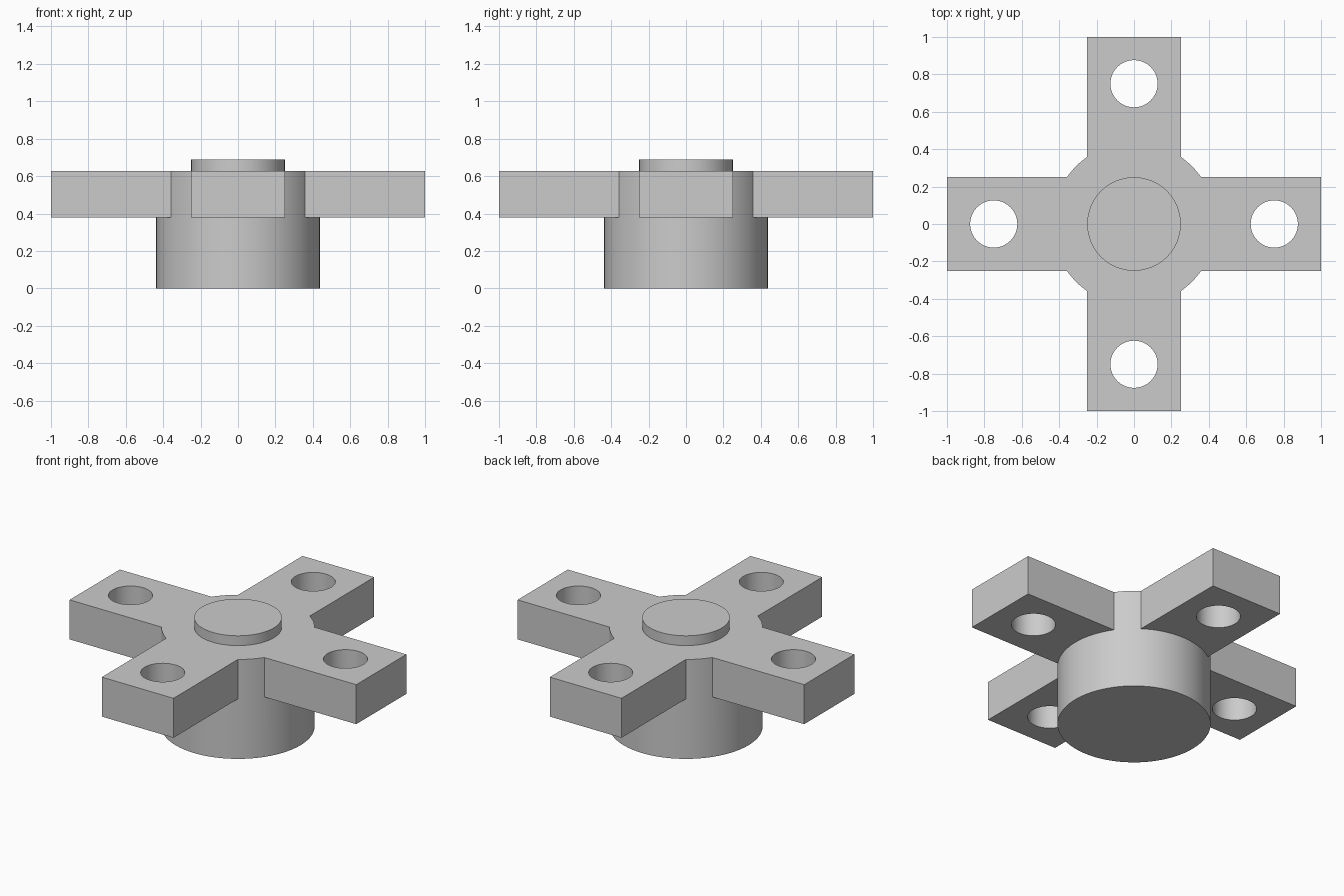
import bpy
from math import radians

if "Cube" in bpy.data.objects:
    bpy.data.objects.remove(bpy.data.objects["Cube"])

ARM_LOW, ARM_TOP, CAP_TOP = 0.378, 0.627, 0.689


def cylinder(name, radius, z0, z1, x=0, y=0, sides=96):
    bpy.ops.mesh.primitive_cylinder_add(vertices=sides, radius=radius, depth=z1 - z0,
                                        location=(x, y, (z0 + z1) / 2))
    bpy.context.object.name = name
    return bpy.context.object


def bar(name, sx, sy):
    bpy.ops.mesh.primitive_cube_add(size=1, location=(0, 0, (ARM_LOW + ARM_TOP) / 2))
    ob = bpy.context.object
    ob.name = name
    ob.scale = (sx, sy, ARM_TOP - ARM_LOW)
    bpy.ops.object.transform_apply(location=False, rotation=False, scale=True)
    return ob


def combine(target, other, operation):
    other.hide_render = True
    bpy.context.view_layer.objects.active = target
    mod = target.modifiers.new("combine", 'BOOLEAN')
    mod.operation = operation
    mod.solver = 'EXACT'
    mod.object = other
    bpy.ops.object.modifier_apply(modifier=mod.name)
    bpy.data.objects.remove(other, do_unlink=True)


# Round hub, flush with the top of the arms
flange = cylinder("cross_flange", 0.4375, 0, ARM_TOP)

# Two crossing bars form the four arms
combine(flange, bar("arms_x", 2, 0.5), 'UNION')
combine(flange, bar("arms_y", 0.5, 2), 'UNION')

# Raised disc on top
combine(flange, cylinder("top_disc", 0.25, 0.5, CAP_TOP), 'UNION')

# Bolt holes near the arm ends
for x, y in ((1, 0), (-1, 0), (0, 1), (0, -1)):
    combine(flange, cylinder("bolt_hole", 0.126, 0.2, 0.8, x * 0.75, y * 0.75, 64),
            'DIFFERENCE')

# Smooth round walls, crisp edges
bpy.ops.object.select_all(action='DESELECT')
flange.select_set(True)
bpy.context.view_layer.objects.active = flange
bpy.ops.object.shade_smooth_by_angle(angle=radians(30))
